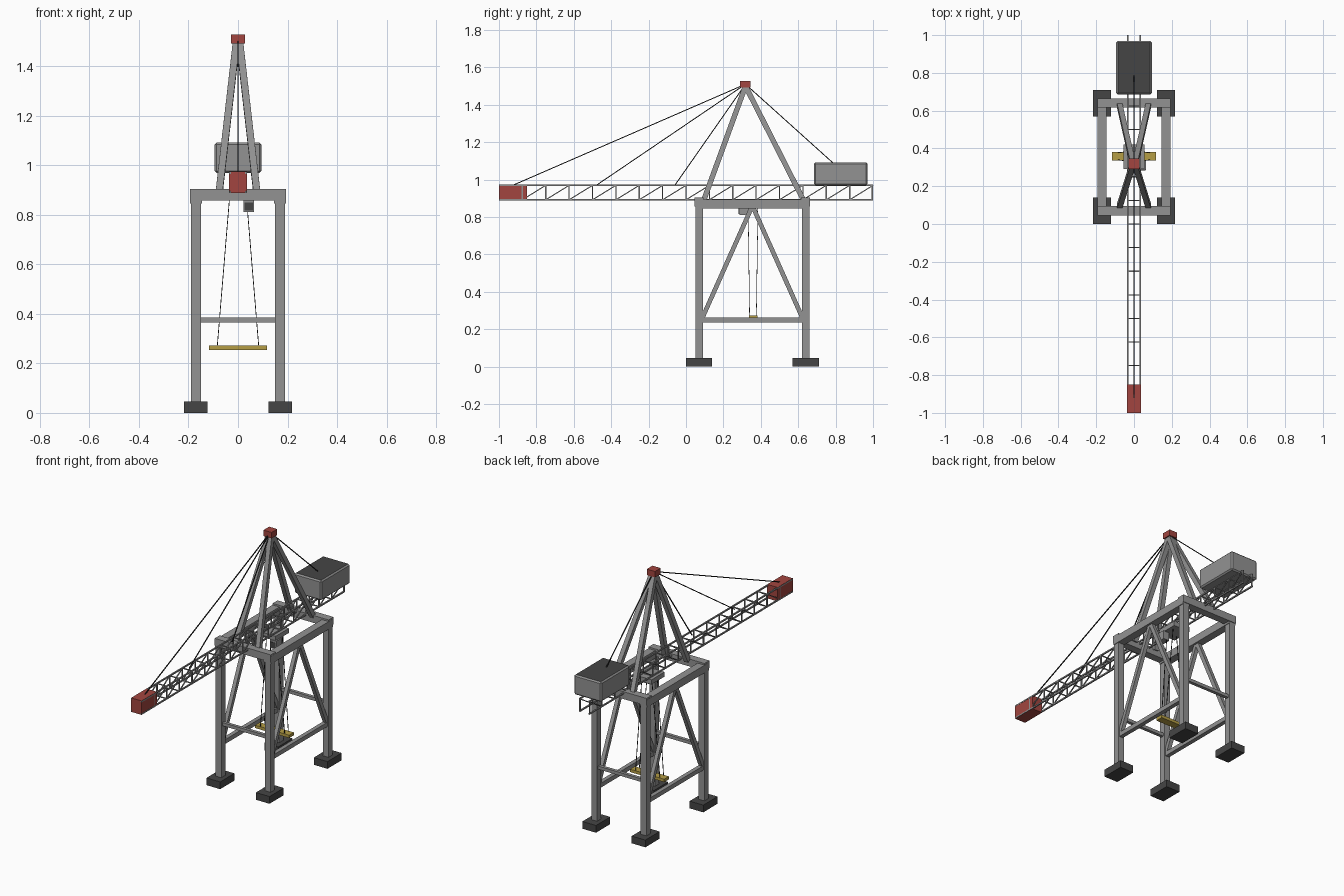
import bpy, bmesh
from mathutils import Vector, Matrix

if "Cube" in bpy.data.objects:
    bpy.data.objects.remove(bpy.data.objects["Cube"])


def material(name, rgb):
    m = bpy.data.materials.new(name)
    m.diffuse_color = (*rgb, 1)
    m.use_nodes = True
    m.node_tree.nodes["Principled BSDF"].inputs["Base Color"].default_value = m.diffuse_color
    return m


GREY = material("steel grey", (0.29, 0.29, 0.29))
DARK = material("dark grey", (0.06, 0.06, 0.06))
BLACK = material("cable black", (0.02, 0.02, 0.02))
RED = material("warning red", (0.36, 0.06, 0.05))
YELLOW = material("spreader yellow", (0.46, 0.34, 0.06))


def box(bm, x0, x1, y0, y1, z0, z1):
    size = Matrix.Diagonal((x1 - x0, y1 - y0, z1 - z0, 1))
    mid = Matrix.Translation(((x0 + x1) / 2, (y0 + y1) / 2, (z0 + z1) / 2))
    return bmesh.ops.create_cube(bm, size=1, matrix=mid @ size)["verts"]


def strut(bm, a, b, w):
    """Square bar from a to b, with one side kept level."""
    a, b = Vector(a), Vector(b)
    d = (b - a).normalized()
    side = Vector((1, 0, 0)) if abs(d.x) < 0.9 else Vector((0, 1, 0))
    side = (side - d * side.dot(d)).normalized()
    up = d.cross(side)
    rot = Matrix((side, up, d)).transposed().to_4x4()
    m = Matrix.Translation((a + b) / 2) @ rot @ Matrix.Diagonal((w, w, (b - a).length, 1))
    bmesh.ops.create_cube(bm, size=1, matrix=m)


def finish(name, bm, *mats):
    mesh = bpy.data.meshes.new(name)
    bm.to_mesh(mesh)
    bm.free()
    for m in mats:
        mesh.materials.append(m)
    obj = bpy.data.objects.new(name, mesh)
    bpy.context.collection.objects.link(obj)
    return obj


def box_part(name, mat, *dims):
    bm = bmesh.new()
    box(bm, *dims)
    return finish(name, bm, mat)


LX, FRONT, BACK = 0.17, 0.07, 0.64     # leg centre lines
MID = (FRONT + BACK) / 2

# Legs and feet
for sx, side in ((-1, "left"), (1, "right")):
    for y, end in ((FRONT, "front"), (BACK, "back")):
        x = sx * LX
        box_part(f"{end}_{side}_leg", GREY, x - .02, x + .02, y - .02, y + .02, .03, .88)
        box_part(f"{end}_{side}_foot", DARK, x - .047, x + .047, y - .07, y + .07, 0, .045)

# Top frame: side beams and cross beams
for sx, side in ((-1, "left"), (1, "right")):
    x = sx * LX
    box_part(f"{side}_top_beam", GREY, x - .024, x + .024, FRONT - .02, BACK + .02, .845, .893)
for y, end in ((FRONT, "front"), (BACK, "back")):
    box_part(f"{end}_top_beam", GREY, -.193, .193, y - .024, y + .024, .857, .903)
    box_part(f"{end}_tie_bar", GREY, -LX, LX, y - .01, y + .01, .365, .385)

# Side bracing: low tie and inverted V
for sx, side in ((-1, "left"), (1, "right")):
    bm = bmesh.new()
    x = sx * LX
    box(bm, x - .013, x + .013, FRONT, BACK, .235, .262)
    for y in (FRONT + .015, BACK - .015):
        strut(bm, (x, y, .255), (x, MID, .86), .024)
    finish(f"{side}_bracing", bm, GREY)

# Lattice boom
CX, Z0, Z1, W = .033, .892, .969, .008
bm = bmesh.new()
for sx in (-CX, CX):
    for z in (Z0, Z1):
        strut(bm, (sx, -1, z), (sx, 1, z), W)
    for i in range(16):
        y = -1 + i * .125
        strut(bm, (sx, y, Z0), (sx, y + .125, Z1), W * .7)
        if i:
            strut(bm, (sx, y, Z0), (sx, y, Z1), W * .8)
    strut(bm, (sx, .996, Z0), (sx, .996, Z1), W * .8)
for i in range(1, 16):
    y = -1 + i * .125
    for z in (Z0, Z1):
        strut(bm, (-CX, y, z), (CX, y, z), W * .7)
finish("boom", bm, GREY)
box_part("boom_tip", RED, -.036, .036, -1, -.85, .887, .974)

# Counterweight with dark lid
bm = bmesh.new()
box(bm, -.094, .094, .685, .97, .968, 1.092)
bmesh.ops.bevel(bm, geom=bm.edges[:], offset=.008, segments=1, affect='EDGES')
bm.normal_update()
for f in bm.faces:
    f.material_index = 1 if f.normal.z > .9 else 0
finish("counterweight", bm, GREY, DARK)

# Mast legs and red head
APEX = Vector((0, .318, 1.51))
for y, end in ((.095, "front"), (.628, "back")):
    bm = bmesh.new()
    for sx in (-1, 1):
        strut(bm, (sx * .076, y, .89), (sx * .006, APEX.y, 1.5), .028)
    finish(f"{end}_mast_legs", bm, GREY)
box_part("mast_head", RED, -.028, .028, .29, .346, 1.491, 1.528)

# Stay cables
bm = bmesh.new()
for y, z in ((-.92, .972), (-.48, .969), (-.06, .969), (.785, 1.09)):
    strut(bm, APEX, (0, y, z), .005)
finish("stay_cables", bm, BLACK)

# Trolley, operator cabin and window
box_part("trolley", GREY, -.056, .056, .29, .42, .86, .889)
box_part("cabin", GREY, .022, .064, .285, .335, .81, .862)
box_part("cabin_window", DARK, .026, .060, .282, .286, .816, .85)

# Hoist ropes and spreader
bm = bmesh.new()
for sx in (-1, 1):
    for ya, yb in ((.332, .34), (.385, .376)):
        strut(bm, (sx * .034, ya, .87), (sx * .084, yb, .265), .003)
finish("hoist_ropes", bm, BLACK)
box_part("spreader", YELLOW, -.117, .117, .336, .382, .254, .272)
